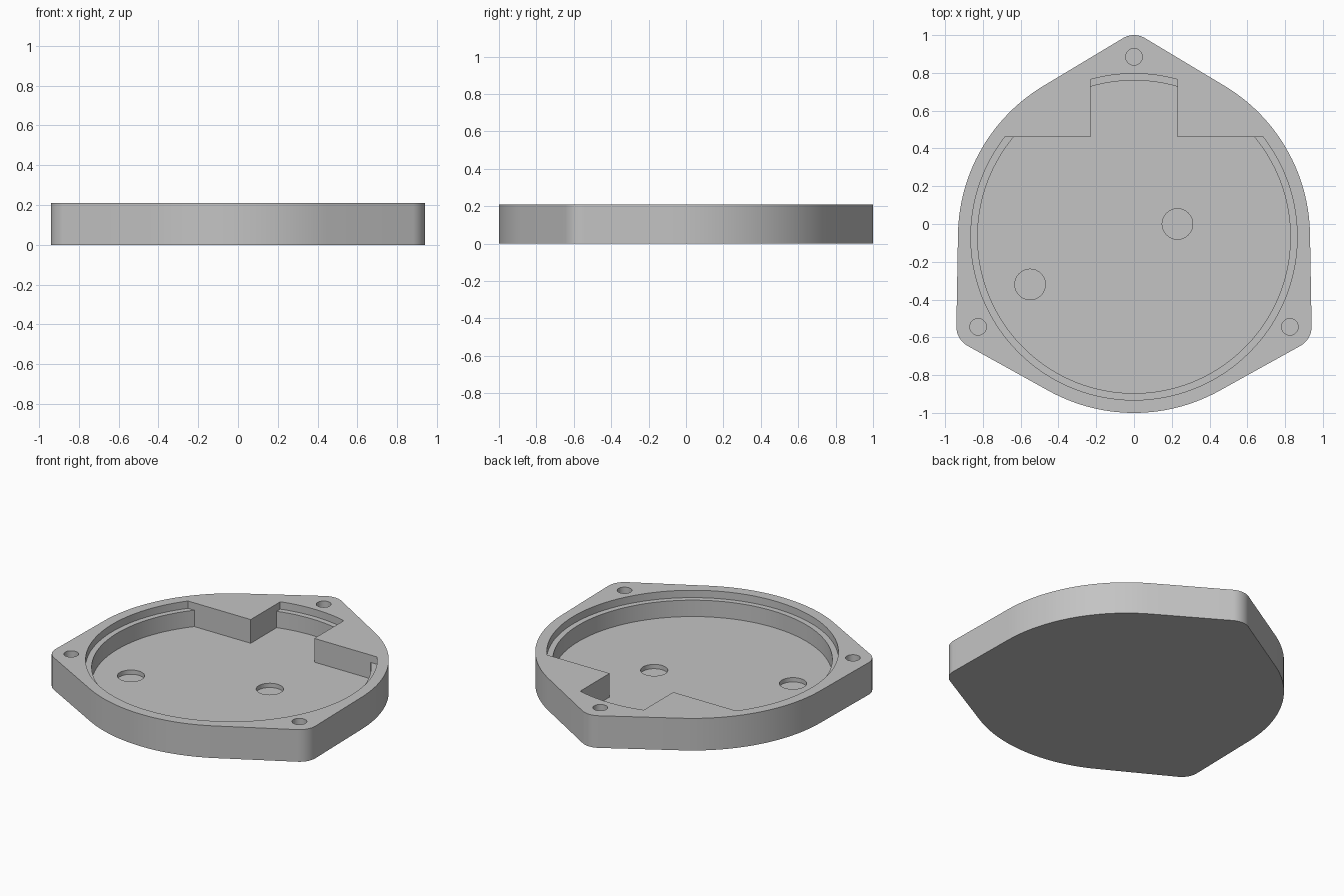
import bpy, bmesh
from math import pi, sin, cos, acos, asin, radians

if "Cube" in bpy.data.objects:
    bpy.data.objects.remove(bpy.data.objects["Cube"], do_unlink=True)

CY = -0.068                       # centre of the round body
BODY_R, EAR_R, EAR_DIST = 0.932, 0.115, 0.953
HEIGHT, LEDGE_Z, FLOOR_Z = 0.21, 0.162, 0.055
STEP_Y, TAB_X = 0.46, 0.23        # pocket shoulder and notch half width
TOP = HEIGHT + 0.1                # cutters reach above the rim

grey = bpy.data.materials.new("grey plastic")
grey.use_nodes = True
colour = (0.55, 0.55, 0.55, 1)
grey.diffuse_color = colour
grey.node_tree.nodes["Principled BSDF"].inputs["Base Color"].default_value = colour


def arc(cx, cy, r, a, b, n):
    return [(cx + r * cos(a + (b - a) * i / n), cy + r * sin(a + (b - a) * i / n))
            for i in range(n + 1)]


def prism(name, outline, z0, z1):
    """Extrude a closed outline between two heights."""
    bm = bmesh.new()
    face = bm.faces.new([bm.verts.new((x, y, z0)) for x, y in outline])
    ext = bmesh.ops.extrude_face_region(bm, geom=[face])
    verts = [v for v in ext["geom"] if isinstance(v, bmesh.types.BMVert)]
    bmesh.ops.translate(bm, verts=verts, vec=(0, 0, z1 - z0))
    bmesh.ops.recalc_face_normals(bm, faces=bm.faces)
    mesh = bpy.data.meshes.new(name)
    bm.to_mesh(mesh)
    bm.free()
    mesh.materials.append(grey)
    obj = bpy.data.objects.new(name, mesh)
    bpy.context.collection.objects.link(obj)
    return obj


def cut(target, outline, z0):
    """Sink a pocket from the top down to z0."""
    cutter = prism("cutter", outline, z0, TOP)
    cutter.hide_render = True
    mod = target.modifiers.new("pocket", "BOOLEAN")
    mod.operation, mod.solver, mod.object = "DIFFERENCE", "EXACT", cutter
    bpy.context.view_layer.objects.active = target
    bpy.ops.object.modifier_apply(modifier=mod.name)
    bpy.data.objects.remove(cutter, do_unlink=True)


def pocket(r):
    """Round pocket cut off by a shoulder, with a notch at the back."""
    a = asin((STEP_Y - CY) / r)
    b = acos(TAB_X / r)
    return (arc(0, CY, r, pi - a, 2 * pi + a, 96) + [(TAB_X, STEP_Y)]
            + arc(0, CY, r, b, pi - b, 16) + [(-TAB_X, STEP_Y)])


def circle(x, y, r):
    return arc(x, y, r, 0, 2 * pi, 32)[:-1]


# Round body with three tangent screw ears
ears = [radians(d) for d in (90, 210, 330)]
spread = acos((BODY_R - EAR_R) / EAR_DIST)
outline, ear_centres = [], []
for t in ears:
    x, y = EAR_DIST * cos(t), CY + EAR_DIST * sin(t)
    ear_centres.append((x, y))
    outline += arc(x, y, EAR_R, t - spread, t + spread, 12)
    outline += arc(0, CY, BODY_R, t + spread, t + 2 * pi / 3 - spread, 28)
housing = prism("housing", outline, 0, HEIGHT)

# Lid ledge, then the deeper cavity
cut(housing, pocket(0.864), LEDGE_Z)
cut(housing, pocket(0.828), FLOOR_Z)

# Shallow round recesses in the floor
for x, y in ((0.23, 0), (-0.55, -0.32)):
    cut(housing, circle(x, y, 0.081), FLOOR_Z - 0.028)

# Blind screw holes in the ears
for x, y in ear_centres:
    cut(housing, circle(x, y, 0.044), FLOOR_Z)

bpy.ops.object.select_all(action="DESELECT")
housing.select_set(True)
bpy.context.view_layer.objects.active = housing
bpy.ops.object.shade_smooth_by_angle(angle=radians(30))
